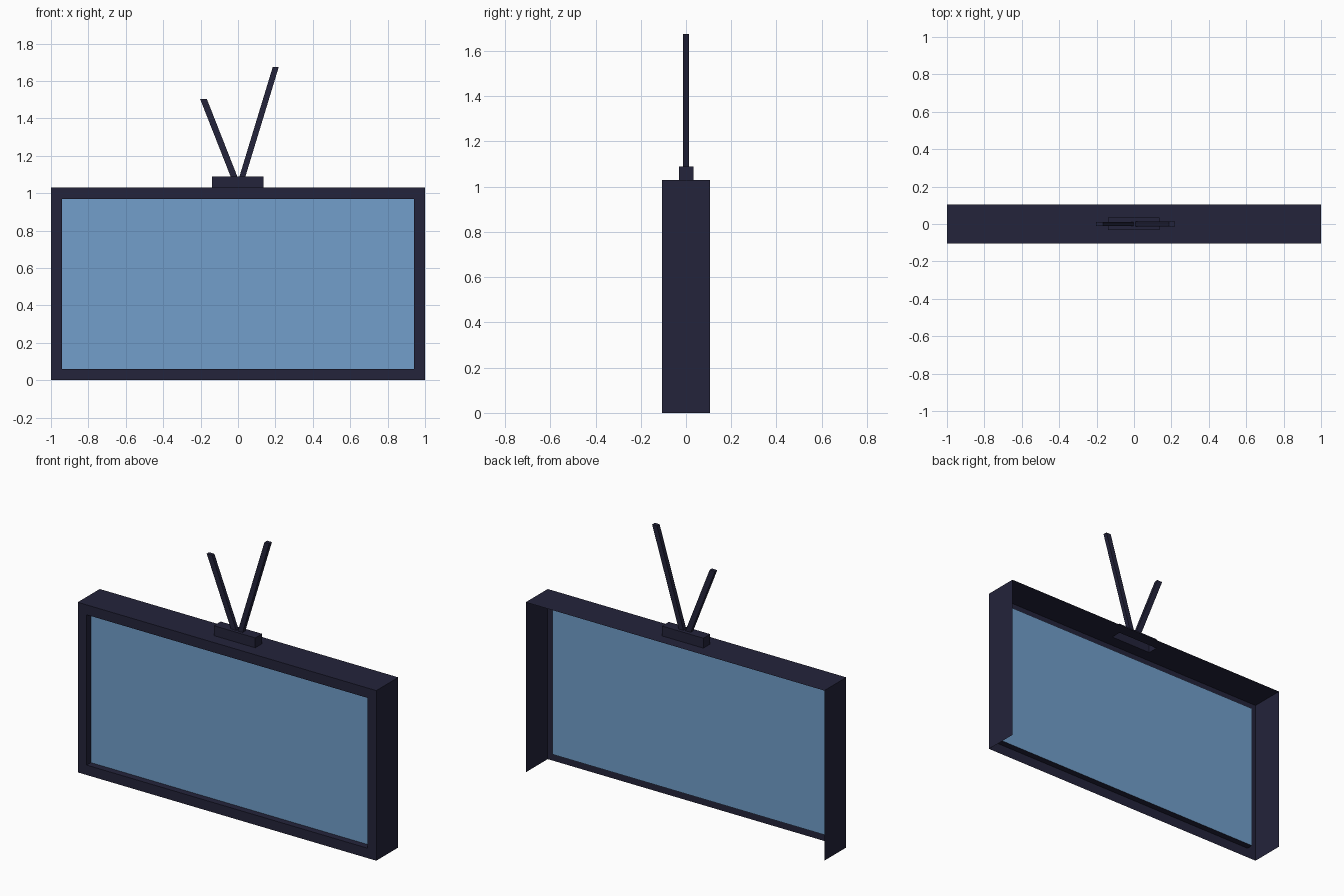
import bpy, bmesh
from mathutils import Vector

if "Cube" in bpy.data.objects:
    bpy.data.objects.remove(bpy.data.objects["Cube"], do_unlink=True)


def material(name, colour):
    mat = bpy.data.materials.new(name)
    mat.use_nodes = True
    mat.diffuse_color = (*colour, 1)
    bsdf = mat.node_tree.nodes["Principled BSDF"]
    bsdf.inputs["Base Color"].default_value = (*colour, 1)
    bsdf.inputs["Roughness"].default_value = 0.8
    return mat


NAVY = material("dark navy plastic", (0.017, 0.017, 0.043))
BLUE = material("blue screen glass", (0.168, 0.347, 0.597))


def finish(bm, name, mat):
    mesh = bpy.data.meshes.new(name)
    bm.to_mesh(mesh)
    bm.free()
    mesh.materials.append(mat)
    obj = bpy.data.objects.new(name, mesh)
    bpy.context.collection.objects.link(obj)
    return obj


def box(low, high):
    """A box in a new bmesh, between two opposite corners."""
    bm = bmesh.new()
    bmesh.ops.create_cube(bm, size=1)
    low, high = Vector(low), Vector(high)
    for v in bm.verts:
        v.co = (low + high) / 2 + v.co * (high - low)
    return bm


def facing(bm, direction):
    bm.normal_update()
    return max(bm.faces, key=lambda f: f.normal.dot(Vector(direction)))


def remove(bm, faces):
    bmesh.ops.delete(bm, geom=faces, context="FACES")


def step(bm, face, low, high):
    """Ring a face with new quads and move its corners onto a given rectangle."""
    bmesh.ops.inset_individual(bm, faces=[face], thickness=0.005)
    centre = face.calc_center_median()
    for v in face.verts:
        v.co = [h if c > m + 1e-4 else l
                for c, m, l, h in zip(v.co, centre, low, high)]
    return face


W, D, H = 1.0, 0.105, 1.03       # half width, half depth, height
RIM, RECESS = 0.06, -0.065       # bezel width, screen plane
BASE_LOW, BASE_HIGH = (-0.14, -0.031, H), (0.137, 0.034, 1.09)

# Cabinet shell: open at the back and bottom, recessed opening in front
bm = box((-W, -D, 0), (W, D, H))
remove(bm, [facing(bm, (0, 1, 0)), facing(bm, (0, 0, -1))])
front, top = facing(bm, (0, -1, 0)), facing(bm, (0, 0, 1))
for y in (-D, RECESS):
    step(bm, front, (RIM - W, y, RIM), (W - RIM, y, H - RIM))
step(bm, top, BASE_LOW, (*BASE_HIGH[:2], H))
remove(bm, [front, top])
finish(bm, "cabinet", NAVY)

# Screen: a single pane at the back of the recess
bm = box((RIM - W, RECESS, RIM), (W - RIM, RECESS + 0.01, H - RIM))
pane = facing(bm, (0, -1, 0))
remove(bm, [f for f in bm.faces if f != pane])
finish(bm, "screen", BLUE)

# Antenna base: hollow, open into the cabinet
bm = box(BASE_LOW, BASE_HIGH)
remove(bm, [facing(bm, (0, 0, -1))])
finish(bm, "antenna_base", NAVY)


# Antennas: leaning bars with level ends
def antenna(name, foot_x, tip_x, tip_z, half_width, half_depth):
    bm = box((-half_width, -half_depth, BASE_HIGH[2]),
             (half_width, half_depth, tip_z))
    for v in bm.verts:
        v.co.x += tip_x if v.co.z > BASE_HIGH[2] + 0.1 else foot_x
    finish(bm, name, NAVY)


antenna("antenna_left", 0.024, 0.202, 1.675, 0.016, 0.013)
antenna("antenna_right", -0.022, -0.184, 1.502, 0.018, 0.011)
